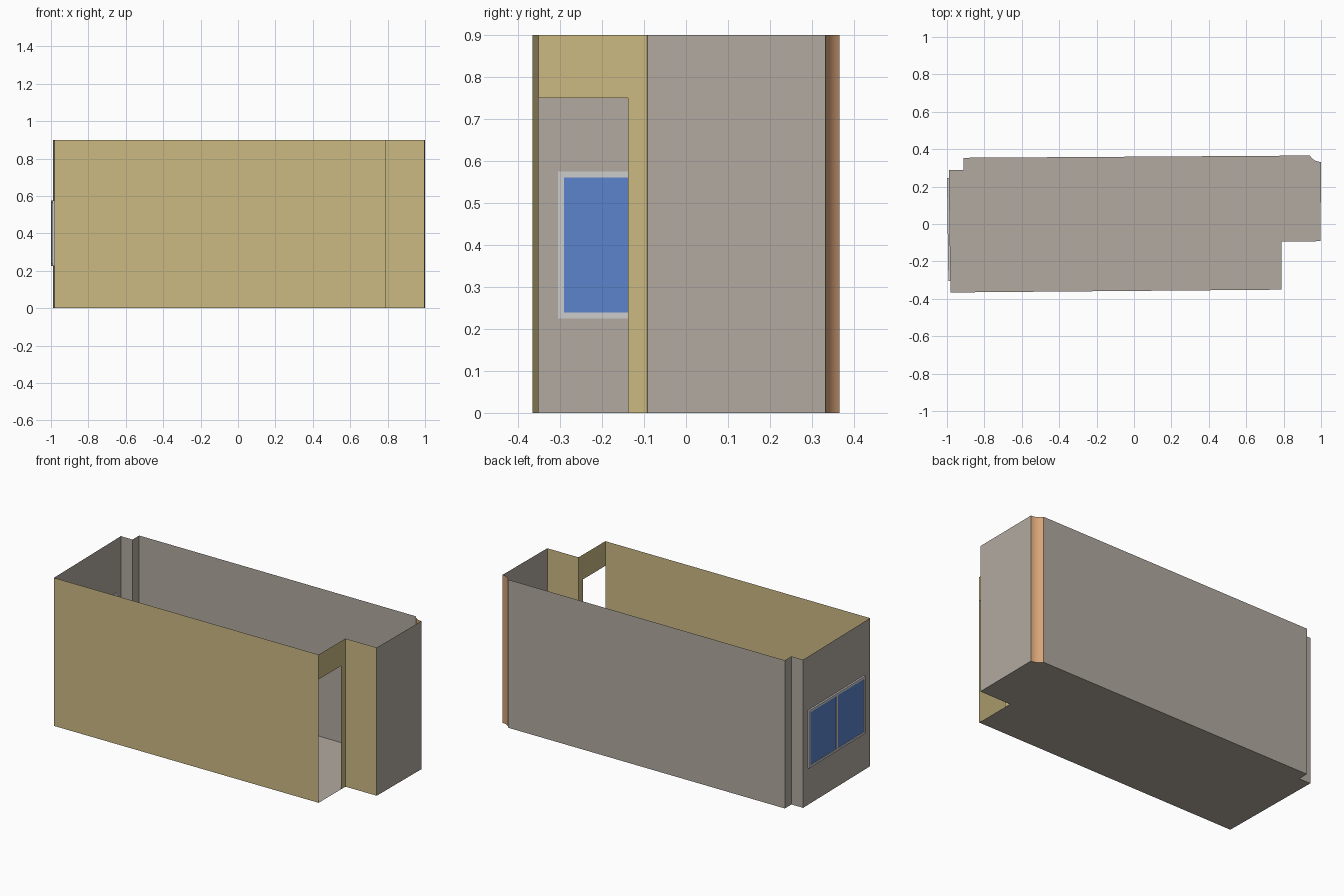
import bpy, math
from mathutils import Vector

if "Cube" in bpy.data.objects:
    bpy.data.objects.remove(bpy.data.objects["Cube"])

H = 0.90  # wall height


def material(name, rgb):
    m = bpy.data.materials.new(name)
    m.diffuse_color = (*rgb, 1)
    m.use_nodes = True
    m.node_tree.nodes["Principled BSDF"].inputs["Base Color"].default_value = m.diffuse_color
    return m


grey = material("warm grey", (0.445, 0.402, 0.352))
yellow = material("sand yellow", (0.604, 0.491, 0.231))
orange = material("light terracotta", (0.68, 0.376, 0.188))
white = material("frame white", (0.604, 0.604, 0.617))
blue = material("glass blue", (0.107, 0.231, 0.604))


def add_mesh(name, verts, faces, mat):
    me = bpy.data.meshes.new(name)
    me.from_pydata(verts, [], faces)
    me.materials.append(mat)
    ob = bpy.data.objects.new(name, me)
    bpy.context.collection.objects.link(ob)
    return ob


def wall(name, p, q, mat, hole=None):
    """Upright sheet from p to q; hole = (u0, u1, z0, z1) along the wall."""
    p, q = Vector(p), Vector(q)
    length = (q - p).length
    d = (q - p) / length
    rects = [(0, length, 0, H)]
    if hole:
        a, b, lo, hi = hole
        rects = [(0, a, 0, H), (b, length, 0, H), (a, b, 0, lo), (a, b, hi, H)]
    verts, faces = [], []
    for a, b, lo, hi in rects:
        if b - a < 1e-5 or hi - lo < 1e-5:
            continue
        n = len(verts)
        for u, z in ((a, lo), (b, lo), (b, hi), (a, hi)):
            verts.append((*(p + d * u), z))
        faces.append((n, n + 1, n + 2, n + 3))
    return add_mesh(name, verts, faces, mat)


def plate(name, p, q, u0, u1, z0, z1, d0, d1, mat):
    """Thin box lying on the wall p-q, from depth d0 to d1 outwards."""
    p, q = Vector(p), Vector(q)
    d = (q - p).normalized()
    out = Vector((d.y, -d.x))
    verts = [(*(p + d * u + out * w), z)
             for w in (d0, d1) for u, z in ((u0, z0), (u1, z0), (u1, z1), (u0, z1))]
    faces = [(3, 2, 1, 0), (4, 5, 6, 7), (0, 1, 5, 4),
             (1, 2, 6, 5), (2, 3, 7, 6), (3, 0, 4, 7)]
    return add_mesh(name, verts, faces, mat)


# Plan outline, counter-clockwise from the front left corner
A, B, C, D = (-0.981, -0.366), (0.788, -0.351), (0.788, -0.094), (0.997, -0.092)
G, K, L = (-0.912, 0.354), (-0.912, 0.29), (-0.99, 0.29)
arc = []
for i in range(13):
    t = math.radians(-90 - 59 * i / 12)
    arc.append((1.0 + 0.07 * math.cos(t), 0.402 + 0.07 * math.sin(t)))
E, F = arc[0], arc[-1]

# Floor
outline = [A, B, C, D] + arc + [G, K, L]
add_mesh("floor", [(x, y, 0) for x, y in outline], [tuple(range(len(outline)))], grey)

# Walls
wall("front_wall", A, B, yellow)
wall("door_wall", B, C, yellow, (0.0, 0.213, 0.0, 0.75))
wall("nook_wall", C, D, yellow)
wall("right_wall", D, E, grey)
wall("back_wall", F, G, grey)
wall("corner_side", G, K, grey)
wall("corner_back", K, L, grey)

# Rounded column cutting into the back right corner
n = len(arc)
column = add_mesh("column_surface",
                  [(x, y, z) for z in (0, H) for x, y in arc],
                  [(i, i + 1, n + i + 1, n + i) for i in range(n - 1)], orange)
for f in column.data.polygons:
    f.use_smooth = True

# Left wall with the window opening
u0, u1, z0, z1, t = 0.043, 0.595, 0.225, 0.575, 0.014
mid = (u0 + u1) / 2
wall("left_wall", L, A, grey, (u0 + t, u1 - t, z0 + t, z1 - t))

# Window frame bars
for name, a, b, lo, hi in (
        ("frame_bottom", u0, u1, z0, z0 + t),
        ("frame_top", u0, u1, z1 - t, z1),
        ("frame_back", u0, u0 + t, z0 + t, z1 - t),
        ("frame_front", u1 - t, u1, z0 + t, z1 - t),
        ("frame_middle", mid - t / 2, mid + t / 2, z0 + t, z1 - t)):
    plate(name, L, A, a, b, lo, hi, -0.002, 0.0105, white)

# Glass panes
for name, a, b in (("pane_back", u0 + t, mid - t / 2), ("pane_front", mid + t / 2, u1 - t)):
    plate(name, L, A, a, b, z0 + t, z1 - t, 0.001, 0.007, blue)
